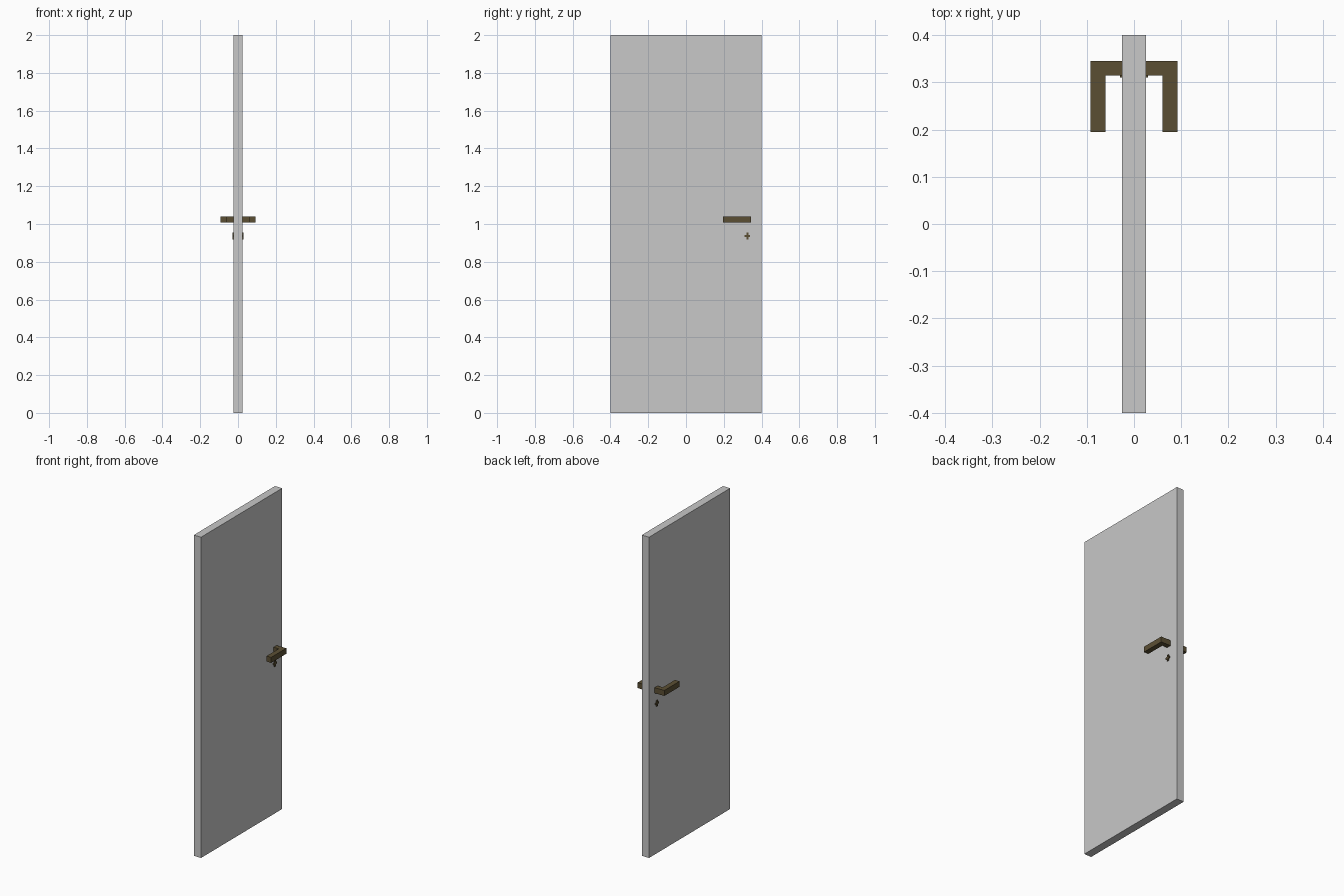
import bpy, bmesh

if "Cube" in bpy.data.objects:
    bpy.data.objects.remove(bpy.data.objects["Cube"])


def material(name, color):
    m = bpy.data.materials.new(name)
    m.diffuse_color = (*color, 1)
    m.use_nodes = True
    m.node_tree.nodes["Principled BSDF"].inputs["Base Color"].default_value = m.diffuse_color
    return m


grey = material("door grey", (0.58, 0.58, 0.58))
bronze = material("dark bronze", (0.105, 0.078, 0.034))


def prism(name, points, vec, mat):
    """Extrude a flat outline along vec."""
    bm = bmesh.new()
    face = bm.faces.new([bm.verts.new(p) for p in points])
    out = bmesh.ops.extrude_face_region(bm, geom=[face])
    bmesh.ops.translate(bm, vec=vec,
                        verts=[v for v in out["geom"] if isinstance(v, bmesh.types.BMVert)])
    bmesh.ops.recalc_face_normals(bm, faces=bm.faces[:])
    me = bpy.data.meshes.new(name)
    bm.to_mesh(me)
    bm.free()
    me.materials.append(mat)
    ob = bpy.data.objects.new(name, me)
    bpy.context.collection.objects.link(ob)
    return ob


# Door leaf
X, Y = 0.025, 0.4
prism("door_leaf", [(-X, -Y, 0), (X, -Y, 0), (X, Y, 0), (-X, Y, 0)], (0, 0, 2), grey)

# L-shaped lever and cross-shaped lock on each side
lever = [(X, 0.315), (0.06, 0.315), (0.06, 0.195), (0.092, 0.195), (0.092, 0.345), (X, 0.345)]
a, b, c = 0.006, 0.015, 0.019
cross = [(a, c), (a, a), (b, a), (b, -a), (a, -a), (a, -c),
         (-a, -c), (-a, -a), (-b, -a), (-b, a), (-a, a), (-a, c)]
for s, side in ((1, "right"), (-1, "left")):
    prism("lever_handle_" + side, [(s * x, y, 1.007) for x, y in lever], (0, 0, 0.034), bronze)
    prism("lock_" + side, [(s * X, 0.325 + y, 0.937 + z) for y, z in cross],
          (s * 0.005, 0, 0), bronze)
